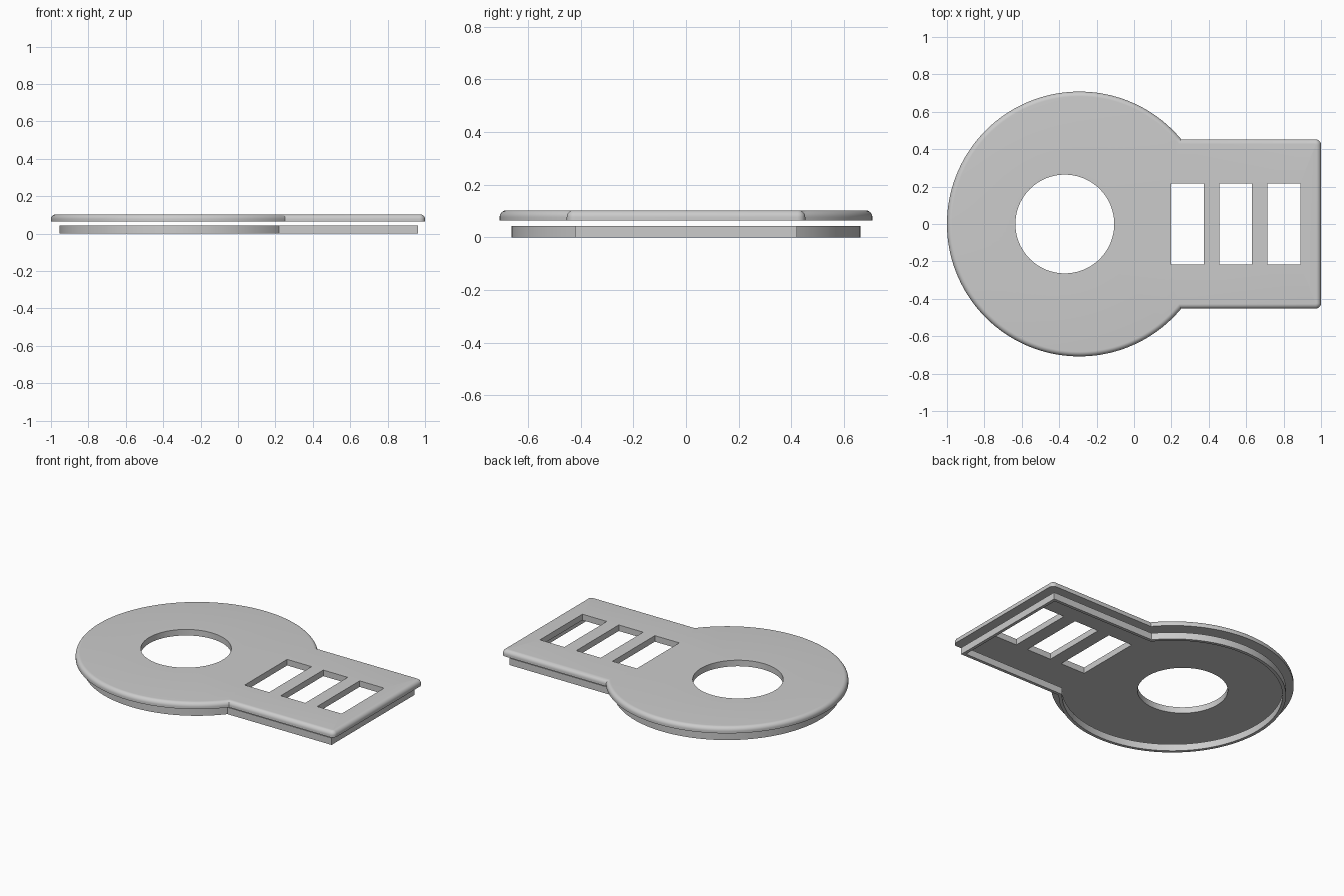
import bpy, bmesh
from math import sin, cos, asin, pi, radians

if "Cube" in bpy.data.objects:
    bpy.data.objects.remove(bpy.data.objects["Cube"], do_unlink=True)

grey = bpy.data.materials.new("plain grey")
grey.use_nodes = True
colour = (0.6, 0.6, 0.6, 1)
grey.diffuse_color = colour
grey.node_tree.nodes["Principled BSDF"].inputs["Base Color"].default_value = colour

CENTRE_X = -0.292


def outline(radius, half_width, end_x, corner=0.0, inset=0.0):
    """Disc joined to a rectangular tab, counterclockwise, shrunk by inset."""
    r, w, e, c = radius - inset, half_width - inset, end_x - inset, corner - inset
    a = asin(w / r)
    n = 128
    pts = []
    for i in range(n + 1):
        t = a + (2 * pi - 2 * a) * i / n
        pts.append((CENTRE_X + r * cos(t), r * sin(t)))
    if corner:
        for start, sy in ((-pi / 2, -1), (0, 1)):
            for i in range(7):
                t = start + pi / 2 * i / 6
                pts.append((e - c + c * cos(t), sy * (w - c) + c * sin(t)))
    else:
        pts += [(e, -w), (e, w)]
    return pts


def add_loop(bm, pts, z):
    return [bm.verts.new((x, y, z)) for x, y in pts]


def bridge(bm, a, b):
    for i in range(len(a)):
        j = (i + 1) % len(a)
        bm.faces.new((a[i], a[j], b[j], b[i])).smooth = True


def fill_cap(bm, loops):
    edges = []
    for loop in loops:
        for i, v in enumerate(loop):
            edges.append(bm.edges.get((v, loop[i - 1])) or bm.edges.new((v, loop[i - 1])))
    bmesh.ops.triangle_fill(bm, use_beauty=True, edges=edges, normal=(0, 0, 1))


def finish(bm, name):
    bmesh.ops.recalc_face_normals(bm, faces=bm.faces[:])
    mesh = bpy.data.meshes.new(name)
    bm.to_mesh(mesh)
    bm.free()
    mesh.materials.append(grey)
    mesh.set_sharp_from_angle(angle=radians(30))
    obj = bpy.data.objects.new(name, mesh)
    bpy.context.scene.collection.objects.link(obj)
    return obj


# Top plate: rounded upper edge, round hole and three windows
bottom, top, fillet = 0.064, 0.103, 0.026
plate = (0.708, 0.453, 1.0, 0.03)
bm = bmesh.new()
levels = [add_loop(bm, outline(*plate), bottom)]
for i in range(9):
    t = pi / 2 * i / 8
    levels.append(add_loop(bm, outline(*plate, inset=fillet * (1 - cos(t))),
                           top - fillet + fillet * sin(t)))
for a, b in zip(levels, levels[1:]):
    bridge(bm, a, b)

holes = [[(-0.37 + 0.264 * cos(2 * pi * i / 96), 0.264 * sin(2 * pi * i / 96))
          for i in range(96)]]
for x in (0.286, 0.543, 0.802):
    holes.append([(x + sx * 0.087, sy * 0.216)
                  for sx, sy in ((-1, -1), (1, -1), (1, 1), (-1, 1))])
lower = [add_loop(bm, h, bottom) for h in holes]
upper = [add_loop(bm, h, top) for h in holes]
for a, b in zip(lower, upper):
    bridge(bm, a, b)
fill_cap(bm, [levels[0]] + lower)
fill_cap(bm, [levels[-1]] + upper)
finish(bm, "top_plate")

# Thin rim wall floating just below the plate
rim = (0.663, 0.422, 0.962)
bm = bmesh.new()
ring = [add_loop(bm, outline(*rim, inset=d), z)
        for d, z in ((0, 0), (0, 0.044), (0.02, 0.044), (0.02, 0))]
for i in range(4):
    bridge(bm, ring[i], ring[(i + 1) % 4])
finish(bm, "lower_rim")
